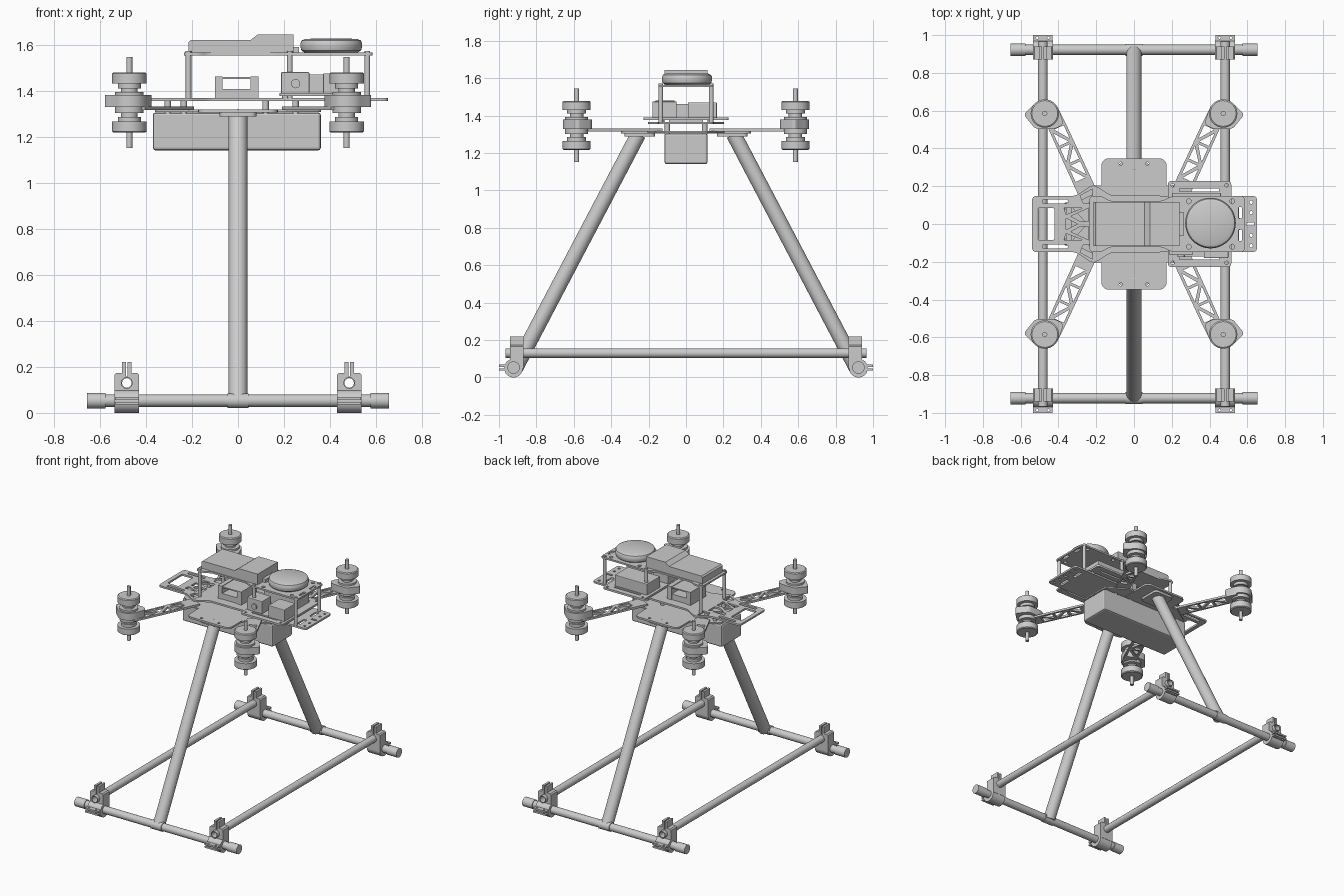
import bpy, bmesh, math
from mathutils import Vector, Matrix

if "Cube" in bpy.data.objects:
    bpy.data.objects.remove(bpy.data.objects["Cube"])

def finish(name, bm, smooth=True):
    bmesh.ops.remove_doubles(bm, verts=bm.verts, dist=1e-5)
    bmesh.ops.recalc_face_normals(bm, faces=bm.faces)
    me = bpy.data.meshes.new(name)
    bm.to_mesh(me)
    bm.free()
    if smooth:
        me.shade_smooth()
        me.set_sharp_from_angle(angle=math.radians(32))
    ob = bpy.data.objects.new(name, me)
    bpy.context.collection.objects.link(ob)
    return ob

def cyl(name, p0, p1, r, n=32):
    p0, p1 = Vector(p0), Vector(p1)
    d = p1 - p0
    m = Matrix.Translation((p0 + p1) / 2) @ d.to_track_quat('Z', 'Y').to_matrix().to_4x4()
    bm = bmesh.new()
    bmesh.ops.create_cone(bm, cap_ends=True, segments=n, radius1=r, radius2=r, depth=d.length, matrix=m)
    return finish(name, bm)

def box(name, x0, x1, y0, y1, z0, z1, bevel=0.0):
    bm = bmesh.new()
    m = Matrix.Translation(((x0+x1)/2, (y0+y1)/2, (z0+z1)/2)) @ Matrix.Diagonal((x1-x0, y1-y0, z1-z0, 1))
    bmesh.ops.create_cube(bm, size=1, matrix=m)
    if bevel:
        bmesh.ops.bevel(bm, geom=bm.edges[:], offset=bevel, segments=2, affect='EDGES', profile=0.5)
    return finish(name, bm, False)

def lathe(name, profile, loc, n=36):
    bm = bmesh.new()
    vs = [bm.verts.new((r, 0, z)) for r, z in profile]
    es = [bm.edges.new(p) for p in zip(vs, vs[1:])]
    bmesh.ops.spin(bm, geom=vs + es, cent=(0, 0, 0), axis=(0, 0, 1), angle=2*math.pi, steps=n)
    bmesh.ops.translate(bm, verts=bm.verts, vec=loc)
    return finish(name, bm)

def circle(x, y, r, n=24):
    return [(x + r*math.cos(2*math.pi*i/n), y + r*math.sin(2*math.pi*i/n)) for i in range(n)]

def rect(x0, x1, y0, y1):
    return [(x0, y0), (x1, y0), (x1, y1), (x0, y1)]

def rounded(pts, r, n=5):
    out = []
    for i, p in enumerate(pts):
        p, a, b = Vector(p), Vector(pts[i-1]), Vector(pts[(i+1) % len(pts)])
        s = p + (a-p).normalized() * min(r, (a-p).length*0.45)
        e = p + (b-p).normalized() * min(r, (b-p).length*0.45)
        for k in range(n + 1):
            t = k / n
            out.append(tuple(s*(1-t)**2 + p*2*t*(1-t) + e*t*t))
    return out

def plate(name, outline, holes, c0, c1, axis='Z'):
    """Flat outline with holes, extruded from c0 to c1 along Z or Y."""
    cu = bpy.data.curves.new(name, 'CURVE')
    cu.dimensions, cu.fill_mode, cu.extrude = '2D', 'BOTH', (c1 - c0) / 2
    for pts in [outline] + holes:
        sp = cu.splines.new('POLY')
        sp.points.add(len(pts) - 1)
        for q, p in zip(sp.points, pts):
            q.co = (p[0], p[1], 0, 1)
        sp.use_cyclic_u = True
    tmp = bpy.data.objects.new("tmp", cu)
    bpy.context.collection.objects.link(tmp)
    me = bpy.data.meshes.new_from_object(tmp.evaluated_get(bpy.context.evaluated_depsgraph_get()))
    bm = bmesh.new()
    bm.from_mesh(me)
    bpy.data.objects.remove(tmp)
    bpy.data.meshes.remove(me)
    mid = (c0 + c1) / 2
    m = Matrix.Translation((0, 0, mid))
    if axis == 'Y':
        m = Matrix.Translation((0, mid, 0)) @ Matrix.Rotation(math.pi/2, 4, 'X')
    bmesh.ops.transform(bm, matrix=m, verts=bm.verts)
    return finish(name, bm)

# Landing gear: skids, slanted legs and mounting flanges
for s in (-1, 1):
    y = s * 0.922
    cyl("skid_tube", (-0.64, y, 0.053), (0.64, y, 0.053), 0.027)
    for e in (-1, 1):
        cyl("skid_end_sleeve", (e*0.575, y, 0.053), (e*0.655, y, 0.053), 0.033)
    cyl("leg_tube", (0, s*0.91, 0.053), (0, s*0.255, 1.3), 0.041)
    cyl("leg_foot_joint", (-0.045, y, 0.053), (0.045, y, 0.053), 0.032)
    ya, yb = sorted((s*0.165, s*0.33))
    plate("leg_flange", rounded(rect(-0.08, 0.08, ya, yb), 0.03), [], 1.288, 1.307)

# Cross bars and the clamps that hold them on the skids
for sx in (-1, 1):
    cx = sx * 0.483
    plate("cross_bar", circle(cx, 0.13, 0.026, 12), [circle(cx, 0.13, 0.021, 12)], -0.965, 0.965, 'Y')
    for s in (-1, 1):
        ya, yb = sorted((s*0.87, s*0.94))
        half = [(0.004, 0.158), (0.004, 0.22), (0.02, 0.22), (0.02, 0.174), (0.045, 0.174), (0.053, 0.166), (0.053, 0.05)]
        out = [(cx+a, b) for a, b in half] + [(cx-a, b) for a, b in reversed(half)]
        plate("clamp_body", out, [circle(cx, 0.13, 0.0255, 20)], ya, yb, 'Y')
        cyl("clamp_ring", (cx-0.053, s*0.922, 0.05), (cx+0.053, s*0.922, 0.05), 0.05)
        for z in (0.036, 0.057):
            ya, yb = sorted((s*0.95, s*1.0))
            plate("clamp_tab", rect(cx-0.052, cx+0.052, ya, yb),
                  [circle(cx+d, s*0.986, 0.007, 10) for d in (-0.03, 0.03)], z, z+0.012)

# Battery under the frame
box("battery_box", -0.37, 0.36, -0.115, 0.115, 1.14, 1.305, 0.012)

# Centre plate, lower plate
plate("centre_plate", rounded(rect(-0.173, 0.173, -0.348, 0.348), 0.045),
      [circle(x, y, 0.009, 10) for x in (-0.07, 0.07) for y in (-0.32, -0.19, 0.19, 0.32)], 1.305, 1.318)
low = [(-0.36, -0.11), (-0.22, -0.205), (0.22, -0.205), (0.36, -0.11), (0.36, 0.11), (0.22, 0.205), (-0.22, 0.205), (-0.36, 0.11)]
tri = [[(s*0.33, -0.09), (s*0.33, 0.09), (s*0.25, 0.0)] for s in (-1, 1)]
plate("lower_plate", rounded(low, 0.02), tri, 1.308, 1.318)

# Main frame plate with window, slots and truss cutouts
main = [(-0.54, -0.148), (-0.31, -0.148), (-0.215, -0.21), (-0.12, -0.15), (0.12, -0.15), (0.2, -0.148), (0.652, -0.148)]
main = main + [(x, -y) for x, y in reversed(main)]
holes = [rounded(rect(-0.51, -0.42, -0.085, 0.085), 0.012), rect(0.595, 0.635, -0.008, 0.008),
         [(-0.36, -0.03), (-0.36, 0.03), (-0.3, 0.0)]]
for s in (-1, 1):
    holes += [rounded(rect(-0.485, -0.35, s*0.12-0.011, s*0.12+0.011), 0.01),
              [(-0.37, s*0.085), (-0.27, s*0.085), (-0.36, s*0.05)],
              [(-0.335, s*0.04), (-0.24, s*0.085), (-0.24, s*0.012), (-0.28, s*0.012)],
              [(-0.285, s*0.15), (-0.22, s*0.185), (-0.22, s*0.11), (-0.27, s*0.11)],
              rounded(rect(0.555, 0.58, s*0.07-0.04, s*0.07+0.04), 0.01),
              circle(0.62, s*0.115, 0.009, 10), circle(0.62, s*0.06, 0.009, 10)]
plate("main_frame_plate", rounded(main, 0.025), holes, 1.354, 1.367)

# Spacers between the lower and main plates
for x in (-0.305, -0.235, 0.12, 0.25):
    for s in (-1, 1):
        cyl("frame_spacer", (x, s*0.10, 1.3), (x, s*0.10, 1.356), 0.014, 16)

# Truss arms, motor mounts and twin motors
wing = [(-0.113, -0.005), (-0.05, -0.082), (0.06, -0.08), (0.1, -0.055), (0.072, 0.03), (0.042, 0.064), (0, 0.077), (-0.042, 0.064), (-0.075, 0.03)]
half_motor = [(0, 0.197), (0.013, 0.197), (0.013, 0.131), (0.068, 0.131), (0.075, 0.126), (0.075, 0.083),
              (0.05, 0.083), (0.05, 0.062), (0.036, 0.062), (0.036, 0.045), (0.062, 0.045), (0.062, 0.02)]
motor = half_motor + [(r, -z) for r, z in reversed(half_motor)]
start, end = Vector((-0.445, 0.6)), Vector((-0.225, 0.12))
u = (end - start).normalized()
v = Vector((-u.y, u.x))
for sx in (-1, 1):
    for sy in (-1, 1):
        def flip(pts):
            return [(-sx*p[0], sy*p[1]) for p in pts]
        def arm(pts):
            return flip([start + u*a + v*b for a, b in pts])
        cuts = []
        for i in range(3):
            a, w = 0.1 + 0.105*i, 0.034
            g = w if i % 2 else -w
            cuts += [arm([(a, -g), (a + 0.078, -g), (a, g*0.65)]),
                     arm([(a + 0.09, g), (a + 0.016, g), (a + 0.09, -g*0.65)])]
        plate("arm", arm([(0, -0.045), (0.1, -0.048), (0.5, -0.05), (0.5, 0.05), (0.1, 0.048), (0, 0.045)]), cuts, 1.315, 1.33)
        plate("motor_mount", rounded(flip([(x-0.472, y+0.585) for x, y in wing]), 0.02), [], 1.328, 1.38)
        lathe("motor_pair", motor, (sx*0.472, sy*0.585, 1.348))

# Raised deck and the electronics on it
plate("rear_deck", rounded(rect(0.18, 0.515, -0.228, 0.228), 0.02),
      [circle(x, s*0.205, 0.009, 10) for x in (0.205, 0.49) for s in (-1, 1)]
      + [rect(0.24, 0.45, s*0.18-0.008, s*0.18+0.008) for s in (-1, 1)], 1.376, 1.39)
for x in (0.205, 0.49):
    for s in (-1, 1):
        cyl("deck_spacer", (x, s*0.13, 1.36), (x, s*0.13, 1.38), 0.014, 12)
box("receiver_box", 0.2, 0.46, 0.01, 0.165, 1.388, 1.47, 0.004)
box("small_module", 0.187, 0.31, -0.165, -0.06, 1.388, 1.48, 0.004)
box("large_module", 0.37, 0.5, -0.18, -0.05, 1.388, 1.475, 0.004)
cyl("module_dial", (0.25, -0.175, 1.43), (0.25, -0.16, 1.43), 0.02, 16)

# Flight controller cradle in the middle
for x0, x1 in ((-0.1, -0.068), (0.055, 0.09)):
    box("controller_cheek", x0, x1, -0.09, 0.09, 1.365, 1.462)
box("controller_board", -0.07, 0.06, -0.085, 0.085, 1.365, 1.408)
box("controller_cover", -0.07, 0.06, -0.085, 0.085, 1.45, 1.458)

# Top plate on standoffs
top = [(-0.235, -0.148), (-0.17, -0.148), (-0.13, -0.122), (0.15, -0.122), (0.2, -0.148), (0.585, -0.148)]
top = top + [(x, -y) for x, y in reversed(top)]
plate("top_plate", rounded(top, 0.02), [circle(x, s*0.12, 0.013, 12) for x in (0.29, 0.52) for s in (-1, 1)]
      + [rounded(rect(0.552, 0.572, s*0.06-0.03, s*0.06+0.03), 0.008) for s in (-1, 1)], 1.553, 1.565)
for x in (-0.215, 0.225, 0.562):
    for s in (-1, 1):
        cyl("standoff", (x, s*0.135, 1.36), (x, s*0.135, 1.571), 0.012, 16)

# Camera box with stepped lid, and the round antenna puck
plate("top_camera_box", [(-0.215, 1.565), (0.24, 1.565), (0.24, 1.643), (0.085, 1.643), (0.055, 1.62), (-0.205, 1.62), (-0.215, 1.61)],
      [], -0.116, 0.116, 'Y')
box("camera_connector", 0.24, 0.265, -0.06, 0.06, 1.565, 1.59)
lathe("antenna_puck", [(0, 1.565), (0.115, 1.565), (0.13, 1.575), (0.134, 1.59), (0.134, 1.605),
                       (0.128, 1.618), (0.112, 1.625), (0, 1.626)], (0.405, 0.005, 0), 48)
